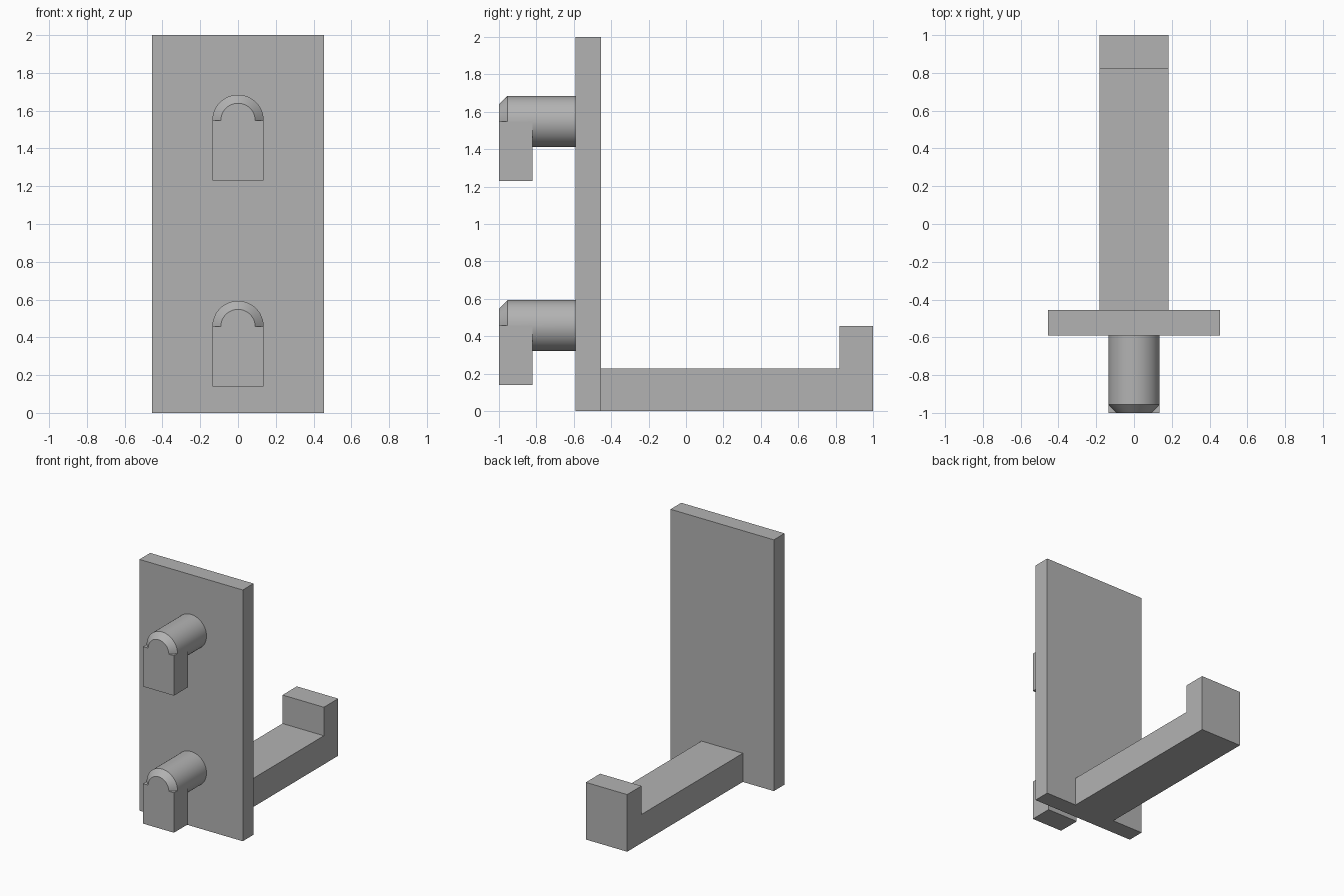
import bpy, bmesh
from math import pi, sin, cos, radians

cube = bpy.data.objects.get("Cube")
if cube:
    bpy.data.objects.remove(cube, do_unlink=True)

grey = bpy.data.materials.new("plain grey")
grey.use_nodes = True
COLOR = (0.45, 0.45, 0.45, 1)
grey.diffuse_color = COLOR
grey.node_tree.nodes["Principled BSDF"].inputs["Base Color"].default_value = COLOR


def finish(name, bm):
    mesh = bpy.data.meshes.new(name)
    bm.to_mesh(mesh)
    bm.free()
    mesh.materials.append(grey)
    obj = bpy.data.objects.new(name, mesh)
    bpy.context.collection.objects.link(obj)
    return obj


def side_extrusion(name, profile, half_width):
    """Extrude a (y, z) outline across x."""
    bm = bmesh.new()
    face = bm.faces.new([bm.verts.new((-half_width, y, z)) for y, z in profile])
    new = bmesh.ops.extrude_face_region(bm, geom=[face])["geom"]
    verts = [v for v in new if isinstance(v, bmesh.types.BMVert)]
    bmesh.ops.translate(bm, verts=verts, vec=(2 * half_width, 0, 0))
    bmesh.ops.recalc_face_normals(bm, faces=bm.faces)
    return finish(name, bm)


def rect(y0, y1, z0, z1):
    return [(y0, z0), (y1, z0), (y1, z1), (y0, z1)]


FRONT, NECK, PLATE, BACK = -1, -0.82, -0.59, -0.455
R, CHAMFER, SEG = 0.136, 0.045, 24


def round_peg(name, zc):
    """Round shaft whose upper half runs on to a chamfered nose."""
    bm = bmesh.new()

    def arc(y, r, start):
        angles = [start + pi * i / SEG for i in range(SEG + 1)]
        return [bm.verts.new((r * cos(a), y, zc + r * sin(a))) for a in angles]

    def skin(rings, start):
        arcs = [arc(y, r, start) for y, r in rings]
        for a, b in zip(arcs, arcs[1:]):
            for i in range(SEG):
                bm.faces.new((a[i], b[i], b[i + 1], a[i + 1]))
        return arcs

    upper = skin([(FRONT, R - CHAMFER), (FRONT + CHAMFER, R),
                  (NECK, R), (PLATE, R)], 0)
    bm.faces.new(upper[0])
    skin([(NECK, R), (PLATE, R)], pi)
    bmesh.ops.remove_doubles(bm, verts=bm.verts, dist=0.0001)
    obj = finish(name, bm)
    bpy.ops.object.select_all(action="DESELECT")
    obj.select_set(True)
    bpy.context.view_layer.objects.active = obj
    bpy.ops.object.shade_smooth_by_angle(angle=radians(30))


# Back plate and the hook arm with its raised lip
side_extrusion("back_plate", rect(PLATE, BACK, 0, 2), 0.455)
side_extrusion("hook_arm", [(BACK, 0), (1, 0), (1, 0.455), (0.82, 0.455),
                            (0.82, 0.228), (BACK, 0.228)], 0.182)

# Two mounting pegs, each with a hanging block
for label, zc in (("upper", 1.548), ("lower", 0.457)):
    round_peg(label + "_peg", zc)
    side_extrusion(label + "_peg_block", rect(FRONT, NECK, zc - 0.318, zc), R)
